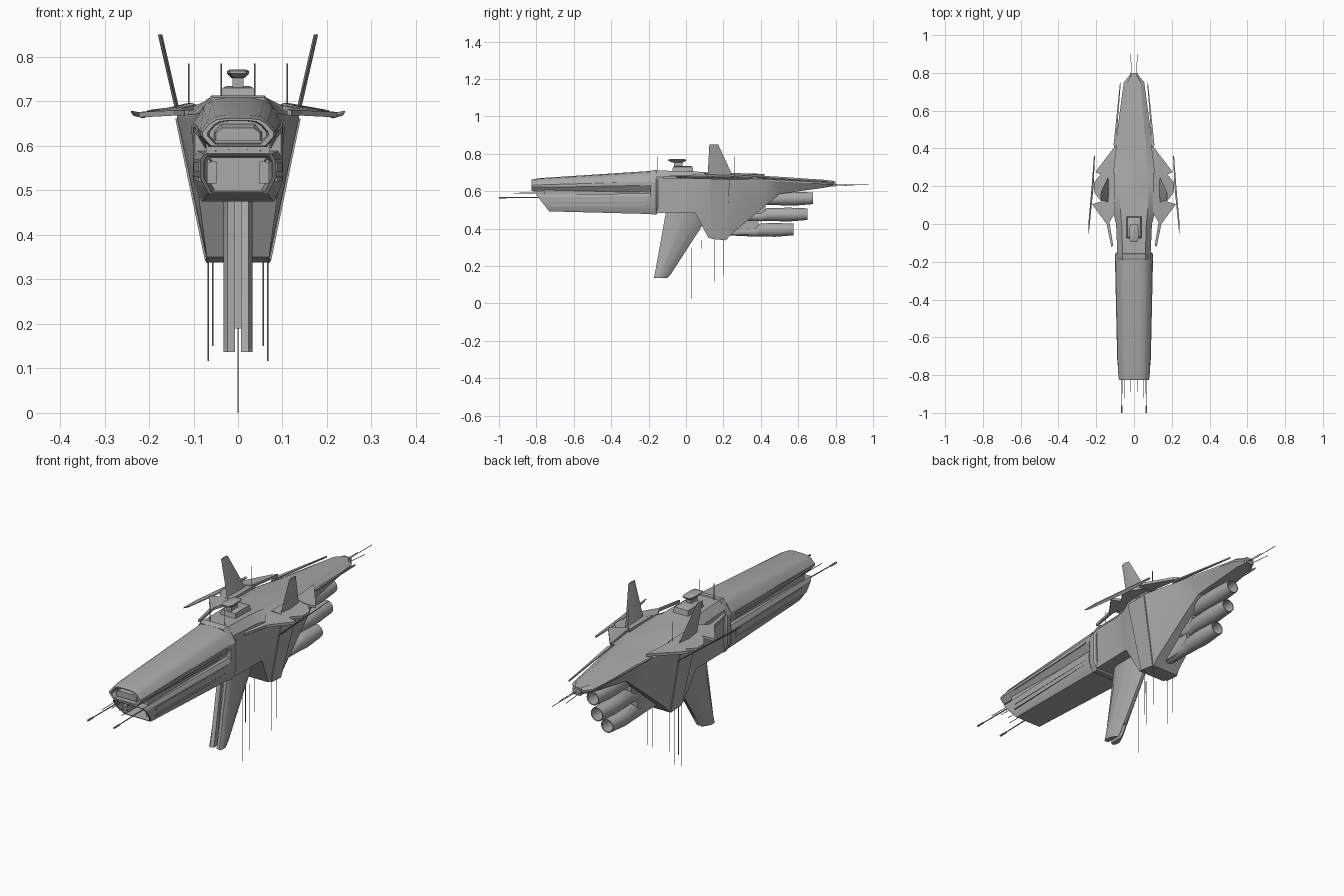
import bpy, math

def material(name, v):
    m = bpy.data.materials.new(name)
    m.diffuse_color = (v, v, v, 1)
    return m

GREY = material("hull grey", 0.40)

def mesh(name, verts, faces, mirror=False, angle=30):
    me = bpy.data.meshes.new(name)
    me.from_pydata(verts, [], faces)
    ob = bpy.data.objects.new(name, me)
    bpy.context.collection.objects.link(ob)
    me.materials.append(GREY)
    if mirror:
        ob.modifiers.new("mirror", 'MIRROR').use_axis[0] = True
    bpy.ops.object.select_all(action='DESELECT')
    ob.select_set(True)
    bpy.context.view_layer.objects.active = ob
    bpy.ops.object.mode_set(mode='EDIT')
    bpy.ops.mesh.select_all(action='SELECT')
    bpy.ops.mesh.normals_make_consistent(inside=False)
    bpy.ops.object.mode_set(mode='OBJECT')
    bpy.ops.object.shade_smooth_by_angle(angle=math.radians(angle))
    return ob

def loft(name, rings, mirror=False, angle=30):
    n = len(rings[0])
    verts = [p for r in rings for p in r]
    faces = [(k*n + i, k*n + (i+1) % n, (k+1)*n + (i+1) % n, (k+1)*n + i)
             for k in range(len(rings)-1) for i in range(n)]
    faces += [tuple(range(n))[::-1], tuple(range((len(rings)-1)*n, len(rings)*n))]
    return mesh(name, verts, faces, mirror, angle)

def ring(y, half):
    """Symmetric cross-section from (x, z) points of the right half, top to bottom."""
    pts = list(half) + [(-x, z) for x, z in reversed(half)]
    return [(x, y(z) if callable(y) else y, z) for x, z in pts]

def box(name, x, y, z, mirror=False):
    return loft(name, [[(a, b, c) for a, b in ((x[0], y[0]), (x[1], y[0]), (x[1], y[1]), (x[0], y[1]))]
                       for c in z], mirror)

def rod(name, a, b, r=0.0015, mirror=False, r2=None):
    k = max(range(3), key=lambda i: abs(b[i]-a[i]))
    rings = []
    for p, s in ((a, r), (b, r if r2 is None else r2)):
        c = []
        for i in range(6):
            q, t = list(p), i*math.pi/3
            q[(k+1) % 3] += s*math.cos(t)
            q[(k+2) % 3] += s*math.sin(t)
            c.append(q)
        rings.append(c)
    return loft(name, rings, mirror)

def plate(name, pts, off, mirror=True):
    """Flat polygon thickened by the offset vector."""
    return loft(name, [pts, [tuple(p[i]+off[i] for i in range(3)) for p in pts]], mirror, 15)

# upper forward hull with a recessed nose
def upper(y, w, zb, zt, s=1.0):
    h, m = zt-zb, (zt+zb)/2
    half = [(0.3, 1.0), (0.6, 0.95), (0.8, 0.8), (1, 0.5), (1, 0.34), (0.76, 0)]
    return ring(y, [(w*s*x, m+(zb+h*z-m)*s) for x, z in half])
loft("upper_forward_hull", [upper(-0.78, 0.08, 0.6, 0.662, 0.8), upper(-0.825, 0.08, 0.6, 0.662, 0.85),
                            upper(-0.825, 0.08, 0.6, 0.662), upper(-0.78, 0.085, 0.598, 0.67),
                            upper(-0.19, 0.097, 0.594, 0.708)])
loft("nose_cabin", [ring(-0.815, [(0.035, 0.64), (0.05, 0.63), (0.05, 0.612)]),
                    ring(-0.77, [(0.038, 0.652), (0.055, 0.632), (0.055, 0.612)])])

# lower forward hull with an intake and slanted lip
def lower(y, w, zb, zt, s=1.0):
    h, m = zt-zb, (zt+zb)/2
    half = [(0.9, 1), (1, 0.85), (1, 0.4), (0.78, 0)]
    return ring(y, [(w*s*x, m+(zb+h*z-m)*s) for x, z in half])
slant = lambda z: -0.73 - 0.07*(z-0.49)/0.09
loft("lower_forward_hull", [lower(-0.62, 0.085, 0.492, 0.582, 0.8), lower(slant, 0.085, 0.492, 0.582, 0.9),
                            lower(slant, 0.085, 0.492, 0.582), lower(-0.19, 0.1, 0.478, 0.588)])
box("intake_block", (0.048, 0.07), (-0.74, -0.62), (0.515, 0.565), True)
box("hull_spacer", (-0.072, 0.072), (-0.76, -0.18), (0.575, 0.605))
for nm, z0, z1, h in (("upper_side_rail", 0.627, 0.637, 0.006), ("lower_side_rail", 0.553, 0.553, 0.010),
                      ("belly_side_rail", 0.525, 0.528, 0.005)):
    loft(nm, [[(x, y, z+dz) for x, dz in ((w-.01, -h), (w+.003, -h), (w+.003, h), (w-.01, h))]
              for y, w, z in ((-0.72, 0.086, z0), (-0.22, 0.097, z1))], True)

# collar between the forward hull and the main body
def collar(y, s):
    return ring(y, [(0.06*s, 0.594+0.118*s), (0.1*s, 0.65), (0.1*s, 0.52), (0.08*s, 0.594-0.118*s)])
loft("collar", [collar(-0.19, 0.97), collar(-0.18, 1.01), collar(-0.16, 1.01), collar(-0.15, 0.93)])

# main body: deck, sloping flanks and deep keel
def body(y, wt, zt, we, ze, wb, zb):
    return ring(y, [(wt, zt), (we, ze), (we, ze-0.008), (wb, zb)])
loft("main_body", [body(*r) for r in (
    (-0.16, .06, .710, .088, .675, .085, .482), (0.0, .065, .708, .095, .672, .088, .482),
    (0.05, .07, .705, .108, .670, .088, .482), (0.12, .075, .700, .137, .672, .070, .350),
    (0.215, .075, .695, .137, .672, .066, .338), (0.24, .075, .692, .132, .672, .066, .368),
    (0.41, .065, .682, .100, .664, .055, .510), (0.50, .055, .677, .088, .660, .046, .585),
    (0.75, .035, .660, .054, .646, .03, .620), (0.79, .012, .655, .022, .645, .012, .628))], angle=20)
plate("flank_stripe", [(0.136, 0.125, 0.662), (0.136, 0.235, 0.662), (0.066, 0.212, 0.337), (0.070, 0.137, 0.345)],
      (0.005, 0, 0))
plate("deck_side_spar", [(0.098, 0.38, 0.668), (0.108, 0.42, 0.668), (0.074, 0.75, 0.648), (0.07, 0.75, 0.648)],
      (0, 0, 0.006))
box("stern_block", (-0.02, 0.02), (0.76, 0.8), (0.625, 0.652))

# bridge on the deck
loft("bridge_base", [[(x, y, z) for x, y in ((-w, a), (w, a), (w, b), (-w, b))]
                     for w, a, b, z in ((.04, -.075, .04, .70), (.035, -.07, .035, .73), (.025, -.05, .025, .735))])
box("bridge_neck", (-0.012, 0.012), (-0.065, -0.02), (0.73, 0.76))
loft("bridge_head", [[(sx*w, y, z) for sx, y in ((-.7, a), (.7, a), (1, a+.02), (1, b-.02), (.7, b), (-.7, b),
                                               (-1, b-.02), (-1, a+.02))]
                     for w, a, b, z in ((.015, -.075, -.015, .753), (.025, -.095, 0, .763), (.025, -.095, 0, .768),
                                        (.018, -.085, -.01, .772))])

# side wings with stepped outline and tip blades
plate("rear_wing", [(0.09, 0.42, 0.68), (0.11, 0.40, 0.68), (0.205, 0.275, 0.668), (0.175, 0.262, 0.67),
                    (0.11, 0.255, 0.685)], (0, 0, 0.012))
plate("middle_wing", [(0.10, 0.27, 0.685), (0.175, 0.265, 0.667), (0.212, 0.22, 0.664), (0.212, 0.17, 0.664),
                      (0.175, 0.12, 0.667), (0.10, 0.10, 0.685)], (0, 0, 0.012))
plate("front_wing", [(0.10, 0.12, 0.68), (0.17, 0.12, 0.67), (0.222, 0.105, 0.664), (0.145, 0.0, 0.668),
                     (0.12, -0.12, 0.668), (0.11, -0.115, 0.67), (0.13, 0.01, 0.672), (0.10, 0.06, 0.68)], (0, 0, 0.012))
plate("wing_tip_blade", [(0.207, 0.36, 0.664), (0.212, 0.36, 0.668), (0.224, 0.20, 0.672), (0.24, 0.02, 0.675),
                         (0.24, -0.055, 0.675), (0.236, -0.02, 0.668), (0.214, 0.2, 0.662)], (0, 0, 0.004))

# upright tail fins
loft("tail_fin", [[(x-.005, a, z), (x+.001, (a+b)/2, z), (x-.005, b, z), (x-.009, (a+b)/2, z)]
                  for x, a, b, z in ((.138, .115, .255, .67), (.179, .125, .172, .85))], True, 15)

# split keel fin: two swept shells around a thinner core
def fin(a, b, z):
    half = [(0.007, a+.005), (0.024, a), (0.033, a+(b-a)*.12), (0.033, a+(b-a)*.45), (0.022, a+(b-a)*.8), (0.007, b)]
    return [(x, y, z) for x, y in half]
loft("keel_fin_shell", [fin(-.172, -.10, .137), fin(-.168, -.085, .15), fin(-.107, .135, .49)], True, 40)
loft("keel_fin_core", [[(x, y, z) for x, y in ((-.009, a), (.009, a), (.009, b), (-.009, b))]
                       for a, b, z in ((-.135, -.065, .19), (-.09, .13, .49))])

# three stacked engines, hollow at the back
def circle(y, r, z):
    return [(r*math.cos(i*math.pi/12), y, z+r*math.sin(i*math.pi/12)) for i in range(24)]
for i, (end, z) in enumerate(((0.68, .56), (0.65, .475), (0.575, .393))):
    L = end-0.2
    loft("engine_%d" % (i+1), [circle(0.2, .018, z-.01), circle(0.2+L*.45, .026, z-.01), circle(0.2+L*.52, .034, z),
                               circle(end-.10, .037, z), circle(end, .031, z+.002), circle(end, .027, z+.002),
                               circle(end-.09, .026, z)])
    box("engine_pylon_%d" % (i+1), (-0.02, 0.02), (0.2, 0.2+L*.5), (z-.024, z+.05))

# antennas
rod("deck_antenna", (.038, -.15, .69), (.038, -.15, .785), mirror=True)
rod("flank_antenna", (.111, .26, .68), (.111, .26, .785), mirror=True)
rod("keel_antenna_long", (0, .03, .3), (0, .03, 0), r2=.0008)
rod("keel_antenna_short", (0, .083, .34), (0, .083, .03), r2=.0008)
rod("hull_tip_antenna_front", (.067, .15, .35), (.067, .15, .117), mirror=True)
rod("hull_tip_antenna_rear", (.057, .2, .35), (.057, .2, .15), mirror=True)
rod("stern_antenna", (0, .78, .638), (0, .975, .638))
rod("stern_side_antenna", (.012, .78, .634), (.018, .90, .628), mirror=True)
rod("bow_lance", (.062, -.74, .567), (.066, -1.0, .565), .0035, True, .002)
rod("bow_lance_tip", (.066, -.96, .565), (.066, -1.0, .565), .0045, True)
rod("bow_antenna_outer", (.05, -.74, .59), (.05, -.92, .588), mirror=True)
rod("bow_antenna_inner", (.02, -.74, .592), (.02, -.89, .592), mirror=True)
